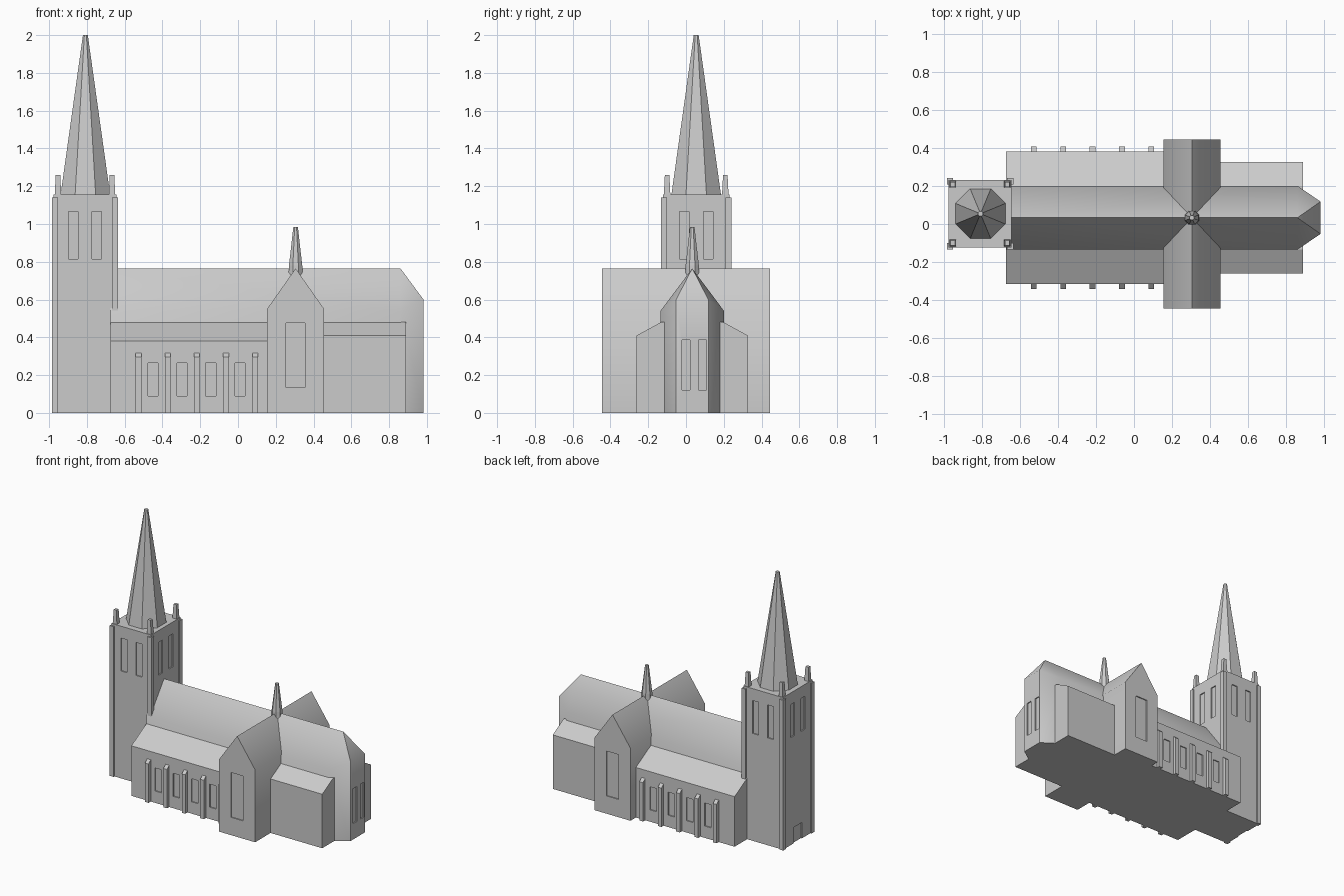
import bpy, bmesh, math
from mathutils import Matrix, Vector

if "Cube" in bpy.data.objects:
    bpy.data.objects.remove(bpy.data.objects["Cube"])

stone = bpy.data.materials.new("grey stone")
stone.diffuse_color = (0.6, 0.6, 0.6, 1)
stone.use_nodes = True
stone.node_tree.nodes["Principled BSDF"].inputs["Base Color"].default_value = stone.diffuse_color

AXIS = 0.033            # y of the church centre line
TX, TY = -0.81, 0.054   # tower centre


def finish(bm, name):
    bmesh.ops.recalc_face_normals(bm, faces=bm.faces)
    mesh = bpy.data.meshes.new(name)
    bm.to_mesh(mesh)
    bm.free()
    mesh.materials.append(stone)
    ob = bpy.data.objects.new(name, mesh)
    bpy.context.collection.objects.link(ob)
    return ob


def hull(name, points):
    """Convex solid around a few points."""
    bm = bmesh.new()
    for p in points:
        bm.verts.new(p)
    bmesh.ops.convex_hull(bm, input=bm.verts)
    bmesh.ops.dissolve_limit(bm, angle_limit=0.01, verts=bm.verts, edges=bm.edges)
    return finish(bm, name)


def box(name, x0, x1, y0, y1, z0, z1):
    return hull(name, [(x, y, z) for x in (x0, x1) for y in (y0, y1) for z in (z0, z1)])


def along_x(name, profile, x0, x1):
    """Extrude a convex (y, z) profile along x."""
    return hull(name, [(x, y, z) for x in (x0, x1) for y, z in profile])


def cone(name, x, y, z0, z1, r0, r1, sides, turn):
    bm = bmesh.new()
    bmesh.ops.create_cone(bm, cap_ends=True, segments=sides, radius1=r0, radius2=r1, depth=z1 - z0,
                          matrix=Matrix.Translation((x, y, (z0 + z1) / 2)) @ Matrix.Rotation(turn, 4, 'Z'))
    return finish(bm, name)


def recess(ob, boxes):
    """Cut shallow window and door recesses into a part."""
    bm = bmesh.new()
    for x0, x1, y0, y1, z0, z1 in boxes:
        centre = Vector(((x0 + x1) / 2, (y0 + y1) / 2, (z0 + z1) / 2))
        size = (x1 - x0, y1 - y0, z1 - z0)
        bmesh.ops.create_cube(bm, size=1, matrix=Matrix.Translation(centre) @ Matrix.Diagonal((*size, 1)))
    cutter = finish(bm, "window_cutter")
    cutter.hide_render = True
    mod = ob.modifiers.new("windows", 'BOOLEAN')
    mod.operation, mod.solver, mod.object = 'DIFFERENCE', 'EXACT', cutter
    bpy.context.view_layer.objects.active = ob
    bpy.ops.object.modifier_apply(modifier=mod.name)
    bpy.data.objects.remove(cutter)


def smooth(ob):
    for p in ob.data.polygons:
        p.use_smooth = True
    ob.data.set_sharp_from_angle(angle=math.radians(40))


D = 0.008  # recess depth

# Nave and chancel with a three-sided apse
nave_pts = []
for s in (-1, 1):
    for x in (-0.675, 0.86):
        nave_pts += [(x, AXIS + s * 0.168, 0), (x, AXIS + s * 0.168, 0.54)]
    nave_pts += [(0.982, AXIS + s * 0.085, 0), (0.982, AXIS + s * 0.085, 0.6)]
nave_pts += [(-0.675, AXIS, 0.765), (0.86, AXIS, 0.765)]
nave = hull("nave", nave_pts)
recess(nave, [(0.982 - D, 1.1, y, y + 0.043, 0.12, 0.385) for y in (-0.021, 0.066)])
smooth(nave)


# Side aisles with lean-to roofs, both sides in one profile
def aisle_profile(half, eave):
    return [(AXIS + s * a, z) for s in (-1, 1) for a, z in ((half, 0), (half, eave), (0.166, 0.48))]


aisles = along_x("nave_aisles", aisle_profile(0.348, 0.38), -0.675, 0.17)
cuts = []
for x in (-0.45, -0.297, -0.144, 0.01):
    for s in (-1, 1):
        y = AXIS + s * 0.348
        cuts.append((x - 0.027, x + 0.027, y - (D if s > 0 else 0.1), y + (0.1 if s > 0 else D), 0.09, 0.265))
recess(aisles, cuts)
along_x("chancel_aisles", aisle_profile(0.294, 0.41), 0.44, 0.89)

# Buttresses with sloping caps
for i in range(5):
    x = -0.527 + i * 0.1545
    for s in (-1, 1):
        prof = [(AXIS + s * a, z) for a, z in ((0.33, 0), (0.374, 0), (0.374, 0.295), (0.345, 0.32), (0.33, 0.32))]
        along_x("buttress", prof, x - 0.015, x + 0.015)

# Transept
CX = 0.305
transept = hull("transept", [(CX + a, y, z) for y in (-0.446, 0.446)
                             for a, z in ((-0.151, 0), (0.151, 0), (-0.151, 0.55), (0.151, 0.55), (0, 0.765))])
recess(transept, [(0.253, 0.356, -0.6, -0.446 + D, 0.135, 0.475),
                  (0.253, 0.356, 0.446 - D, 0.6, 0.135, 0.475)])
smooth(transept)

# Small spire over the crossing
cone("crossing_spire_base", CX, AXIS, 0.69, 0.78, 0.042, 0.038, 8, math.pi / 8)
cone("crossing_spire", CX, AXIS, 0.78, 0.985, 0.038, 0.013, 8, math.pi / 8)

# Tower with paired belfry openings and a west door
HX, HY = 0.166, 0.177
tower = box("tower", TX - HX, TX + HX, TY - HY, TY + HY, 0, 1.155)
cuts = [(TX - 0.3, TX - HX + D, TY - 0.05, TY + 0.05, -0.1, 0.12)]
for s in (-1, 1):
    a, b = TX + s * (HX - D), TX + s * 0.3
    c, d = TY + s * (HY - D), TY + s * 0.3
    for k in (-0.063, 0.063):
        cuts.append((min(a, b), max(a, b), TY + k - 0.025, TY + k + 0.025, 0.815, 1.065))
        cuts.append((TX + k - 0.025, TX + k + 0.025, min(c, d), max(c, d), 0.815, 1.065))
recess(tower, cuts)

# Corner piers and pinnacles
for sx in (-1, 1):
    for sy in (-1, 1):
        xs = sorted((TX + sx * 0.142, TX + sx * 0.175))
        ys = sorted((TY + sy * 0.154, TY + sy * 0.187))
        box("corner_pier", *xs, *ys, 0, 1.14)
        cone("pinnacle", TX + sx * 0.143, TY + sy * 0.154, 1.13, 1.26, 0.026, 0.017, 4, math.pi / 4)

# Main spire
cone("main_spire", TX + 0.002, TY, 1.155, 2.0, 0.142, 0.014, 8, math.pi / 8)
